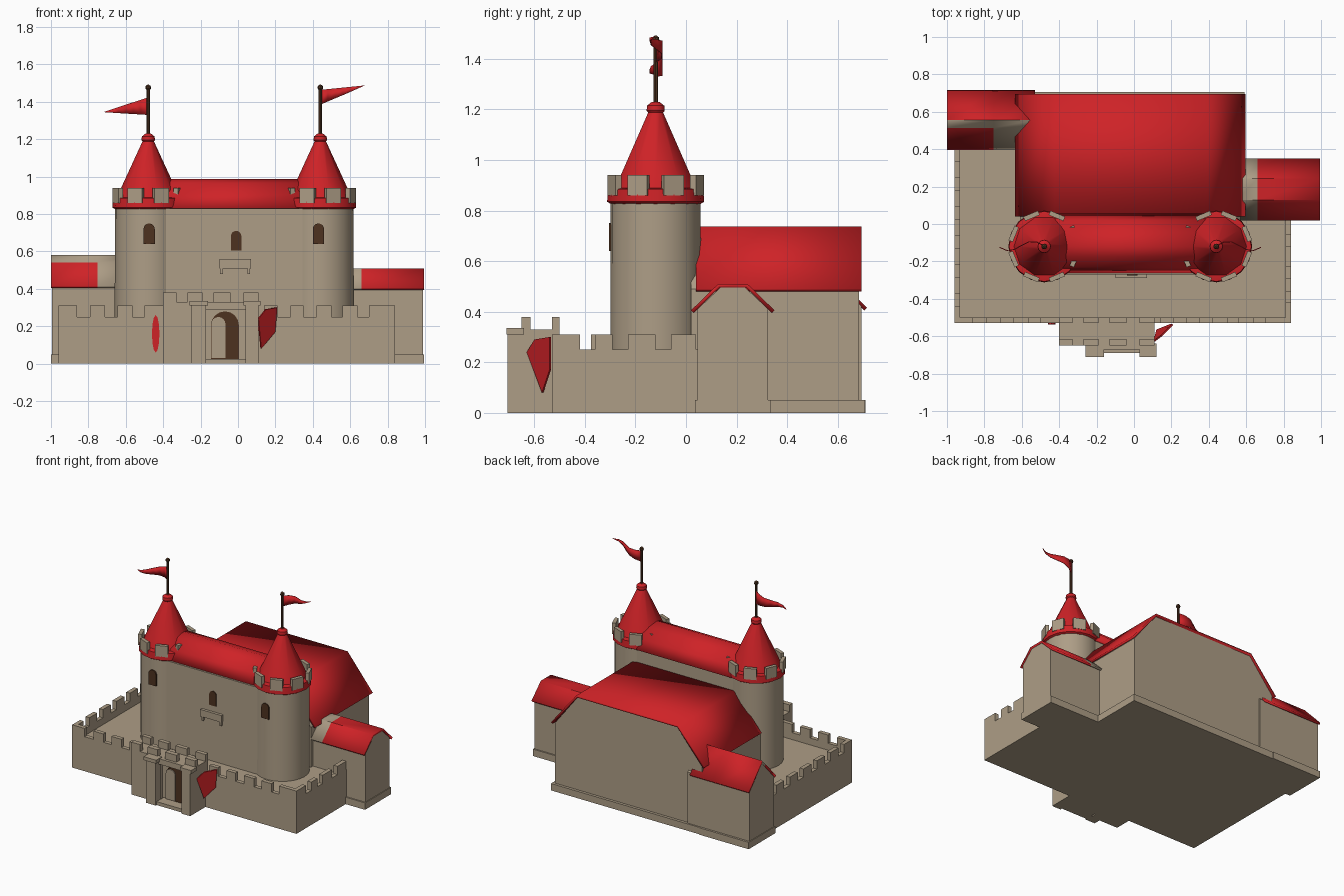
import bpy, bmesh, math
from mathutils import Vector, Matrix

if "Cube" in bpy.data.objects:
    bpy.data.objects.remove(bpy.data.objects["Cube"], do_unlink=True)


def material(name, rgb):
    m = bpy.data.materials.new(name)
    m.use_nodes = True
    m.diffuse_color = (*rgb, 1)
    m.node_tree.nodes["Principled BSDF"].inputs["Base Color"].default_value = (*rgb, 1)
    return m


STONE = material("stone beige", (0.42, 0.34, 0.24))
RED = material("roof red", (0.62, 0.016, 0.02))
BROWN = material("dark brown", (0.075, 0.032, 0.014))


def finish(name, bm, mats, smooth=True):
    bmesh.ops.recalc_face_normals(bm, faces=bm.faces)
    me = bpy.data.meshes.new(name)
    bm.to_mesh(me)
    bm.free()
    for m in mats:
        me.materials.append(m)
    ob = bpy.data.objects.new(name, me)
    bpy.context.collection.objects.link(ob)
    if smooth:
        bpy.ops.object.select_all(action="DESELECT")
        ob.select_set(True)
        bpy.context.view_layer.objects.active = ob
        bpy.ops.object.shade_smooth_by_angle(angle=math.radians(35))
    return ob


def boxes(name, spans, mat=STONE):
    """Each span is x0, x1, y0, y1, z0, z1."""
    bm = bmesh.new()
    for x0, x1, y0, y1, z0, z1 in spans:
        size = Matrix.Diagonal((x1 - x0, y1 - y0, z1 - z0, 1))
        mid = Matrix.Translation(((x0 + x1) / 2, (y0 + y1) / 2, (z0 + z1) / 2))
        bmesh.ops.create_cube(bm, size=1, matrix=mid @ size)
    return finish(name, bm, [mat], False)


def place(axis, u, v, t):
    return (t, u, v) if axis == "x" else (u, t, v)


def prism(name, profile, axis, a, b, mat=STONE):
    bm = bmesh.new()
    face = bm.faces.new([bm.verts.new(place(axis, u, v, a)) for u, v in profile])
    out = bmesh.ops.extrude_face_region(bm, geom=[face])
    step = Vector(place(axis, 0, 0, b - a))
    bmesh.ops.translate(bm, vec=step, verts=[g for g in out["geom"] if isinstance(g, bmesh.types.BMVert)])
    return finish(name, bm, [mat])


def roof(name, profile, axis, stations, rule=lambda seg, bay: 0):
    """Thin roof shell; rule picks the colour by slope and bay."""
    bm = bmesh.new()
    rows = [[bm.verts.new(place(axis, u, v, t)) for u, v in profile] for t in stations]
    for j in range(len(rows) - 1):
        for i in range(len(profile) - 1):
            f = bm.faces.new((rows[j][i], rows[j][i + 1], rows[j + 1][i + 1], rows[j + 1][i]))
            f.material_index = rule(i, j)
    ob = finish(name, bm, [RED, STONE])
    mod = ob.modifiers.new("thickness", "SOLIDIFY")
    mod.thickness = 0.015
    mod.offset = 0


def lathe(name, rings, x, y, sides, mat):
    """Closed turned shape from radius, height pairs."""
    bm = bmesh.new()
    loops = [[bm.verts.new((x + r * math.cos(math.tau * k / sides), y + r * math.sin(math.tau * k / sides), z))
              for k in range(sides)] for r, z in rings]
    for lo, hi in zip(loops, loops[1:]):
        for k in range(sides):
            n = (k + 1) % sides
            bm.faces.new((lo[k], lo[n], hi[n], hi[k]))
    bm.faces.new(loops[0])
    bm.faces.new(loops[-1])
    return finish(name, bm, [mat])


def arch(x, half, z0, z1):
    top = [(x + half * math.cos(a * math.pi / 8), z1 - half + half * math.sin(a * math.pi / 8)) for a in range(9)]
    return [(x - half, z0), (x + half, z0)] + top


def polygon(name, points, mat):
    bm = bmesh.new()
    bm.faces.new([bm.verts.new(p) for p in points])
    ob = finish(name, bm, [mat], False)
    ob.modifiers.new("thickness", "SOLIDIFY").thickness = 0.008


# Courtyard floor and outer walls
boxes("courtyard_floor", [(-0.94, 0.82, -0.51, 0.1, 0, 0.2), (-0.94, -0.5, 0.1, 0.45, 0, 0.2)])
boxes("courtyard_walls", [(-0.96, 0.84, -0.53, -0.5, 0, 0.25), (-0.96, -0.93, -0.5, 0.42, 0, 0.25),
                          (0.81, 0.84, -0.5, 0.05, 0, 0.25)])
merlons = [(-0.96, -0.86), (-0.79, -0.71), (-0.645, -0.565), (-0.5, -0.4),
           (0.14, 0.21), (0.28, 0.35), (0.42, 0.5), (0.56, 0.64), (0.7, 0.84)]
boxes("front_merlons", [(a, b, -0.53, -0.5, 0.25, 0.31) for a, b in merlons])
boxes("right_merlons", [(0.81, 0.84, a, b, 0.25, 0.31)
                        for a, b in [(-0.53, -0.42), (-0.36, -0.29), (-0.23, -0.12), (-0.06, 0.04)]])
boxes("left_merlons", [(-0.96, -0.93, -0.53 + k * 0.155, -0.44 + k * 0.155, 0.25, 0.31) for k in range(6)])

# Keep between the two round towers
TOWERS = {"right": -0.48, "left": 0.44}
TY = -0.12
boxes("keep_wall", [(-0.48, 0.44, -0.27, 0.04, 0, 0.83)])
roof("keep_roof", [(-0.255, 0.83), (-0.225, 0.9), (-0.17, 0.96), (-0.12, 0.98),
                   (-0.05, 0.96), (0.015, 0.9), (0.05, 0.83)], "x", [-0.46, 0.42])
for side, x in TOWERS.items():
    lathe(side + "_tower", [(0.18, 0), (0.178, 0.83)], x, TY, 24, STONE)
    lathe(side + "_tower_ring", [(0.175, 0.825), (0.192, 0.835), (0.188, 0.885), (0.16, 0.89)], x, TY, 16, RED)
    lathe(side + "_tower_roof", [(0.165, 0.88), (0.145, 0.94), (0.03, 1.19)], x, TY, 10, RED)
    lathe(side + "_finial", [(0.02, 1.175), (0.036, 1.195), (0.034, 1.215), (0.015, 1.23)], x, TY, 12, RED)
    lathe(side + "_flagpole", [(0.009, 1.2), (0.009, 1.47)], x, TY, 8, BROWN)
    lathe(side + "_pole_knob", [(0.006, 1.46), (0.015, 1.472), (0.013, 1.485), (0.004, 1.492)], x, TY, 8, BROWN)
    # Ring of battlements
    bm = bmesh.new()
    for k in range(8):
        turn = Matrix.Translation((x, TY, 0.9)) @ Matrix.Rotation(math.tau * (k + 0.5) / 8, 4, "Z")
        bmesh.ops.create_cube(bm, size=1, matrix=turn @ Matrix.Translation((0.177, 0, 0))
                              @ Matrix.Diagonal((0.025, 0.085, 0.08, 1)))
    finish(side + "_battlements", bm, [STONE], False)
    prism(side + "_tower_window", arch(x + (0.005 if x < 0 else -0.01), 0.03, 0.64, 0.75), "y", -0.305, -0.29, BROWN)

prism("keep_window", arch(-0.01, 0.028, 0.605, 0.71), "y", -0.276, -0.265, BROWN)
boxes("balcony", [(-0.1, 0.07, -0.29, -0.26, 0.51, 0.56), (-0.095, -0.08, -0.285, -0.26, 0.48, 0.51),
                  (0.05, 0.065, -0.285, -0.26, 0.48, 0.51)])


# Waving pennants, tapering to a point
def flag(name, x, sign, low, high, tip):
    bm = bmesh.new()
    rows = []
    for k in range(7):
        t = k / 6
        y = TY + 0.025 * math.sin(t * 6)
        ends = [low + (tip - low) * t, high + (tip - high) * t + 0.004 * (1 - t)]
        rows.append([bm.verts.new((x + sign * 0.24 * t, y, z)) for z in ends])
    for a, b in zip(rows, rows[1:]):
        bm.faces.new((a[0], a[1], b[1], b[0]))
    ob = finish(name, bm, [RED])
    ob.modifiers.new("thickness", "SOLIDIFY").thickness = 0.005


flag("right_flag", TOWERS["right"], -1, 1.33, 1.42, 1.345)
flag("left_flag", TOWERS["left"], 1, 1.385, 1.46, 1.488)

# Great hall with a flat-topped roof
hall = [(-0.63, 0.485), (-0.42, 0.73), (0.39, 0.73), (0.59, 0.485)]
prism("hall_walls", [(-0.61, 0), (-0.61, 0.49), (-0.42, 0.72), (0.39, 0.72), (0.57, 0.49), (0.57, 0)],
      "y", 0.02, 0.685)
roof("hall_roof", hall, "y", [0.04, 0.695])
boxes("hall_plinth", [(-0.63, 0.59, 0.3, 0.705, 0, 0.05)])

# Side wings
prism("right_wing_walls", [(0.415, 0), (0.415, 0.42), (0.555, 0.565), (0.695, 0.42), (0.695, 0)], "x", -0.995, -0.5)
roof("right_wing_roof", [(0.402, 0.41), (0.52, 0.537), (0.555, 0.575), (0.71, 0.41)], "x",
     [-1, -0.75, -0.53], lambda seg, bay: 1 if seg == 1 or (bay == 1 and seg == 0) else 0)
prism("left_wing_walls", [(0.045, 0), (0.045, 0.41), (0.135, 0.495), (0.235, 0.495), (0.325, 0.41), (0.325, 0)],
      "x", 0.5, 0.99)
roof("left_wing_roof", [(0.025, 0.4), (0.13, 0.503), (0.24, 0.503), (0.345, 0.4)], "x",
     [0.55, 0.66, 0.995], lambda seg, bay: 1 if bay == 0 else 0)
boxes("wing_plinths", [(-1, -0.6, 0.405, 0.71, 0, 0.05), (0.55, 0.995, 0.035, 0.335, 0, 0.05)])

# Gatehouse with piers, battlements and doorway
boxes("gatehouse", [(-0.4, -0.18, -0.65, -0.5, 0, 0.33), (0.04, 0.11, -0.65, -0.5, 0, 0.33),
                    (-0.18, 0.04, -0.61, -0.5, 0, 0.33), (-0.18, 0.04, -0.67, -0.6, 0.29, 0.33),
                    (-0.25, -0.17, -0.7, -0.64, 0, 0.31), (0.04, 0.11, -0.705, -0.64, 0, 0.31),
                    (-0.26, -0.16, -0.71, -0.64, 0.31, 0.335), (0.03, 0.12, -0.71, -0.64, 0.31, 0.335),
                    (-0.17, 0.04, -0.69, -0.6, 0, 0.025)])
tops = [(-0.4, -0.33), (-0.27, -0.19), (-0.13, -0.04), (0.03, 0.11)]
boxes("gate_merlons", [(a, b, -0.65, -0.615, 0.33, 0.38) for a, b in tops]
      + [(a, b, -0.53, -0.5, 0.33, 0.38) for a, b in tops])
prism("gate_door", arch(-0.07, 0.075, 0.025, 0.28), "y", -0.618, -0.605, BROWN)
prism("door_panel", arch(-0.105, 0.038, 0.03, 0.25), "y", -0.625, -0.612, STONE)

# Red hangings either side of the gate
polygon("right_hanging", [(-0.44 + 0.02 * math.cos(a * math.pi / 6), -0.537, 0.16 + 0.1 * math.sin(a * math.pi / 6))
                          for a in range(12)], RED)
polygon("left_hanging", [(0.11, -0.63, 0.24), (0.15, -0.6, 0.29), (0.21, -0.54, 0.3),
                         (0.2, -0.54, 0.17), (0.125, -0.57, 0.08)], RED)
